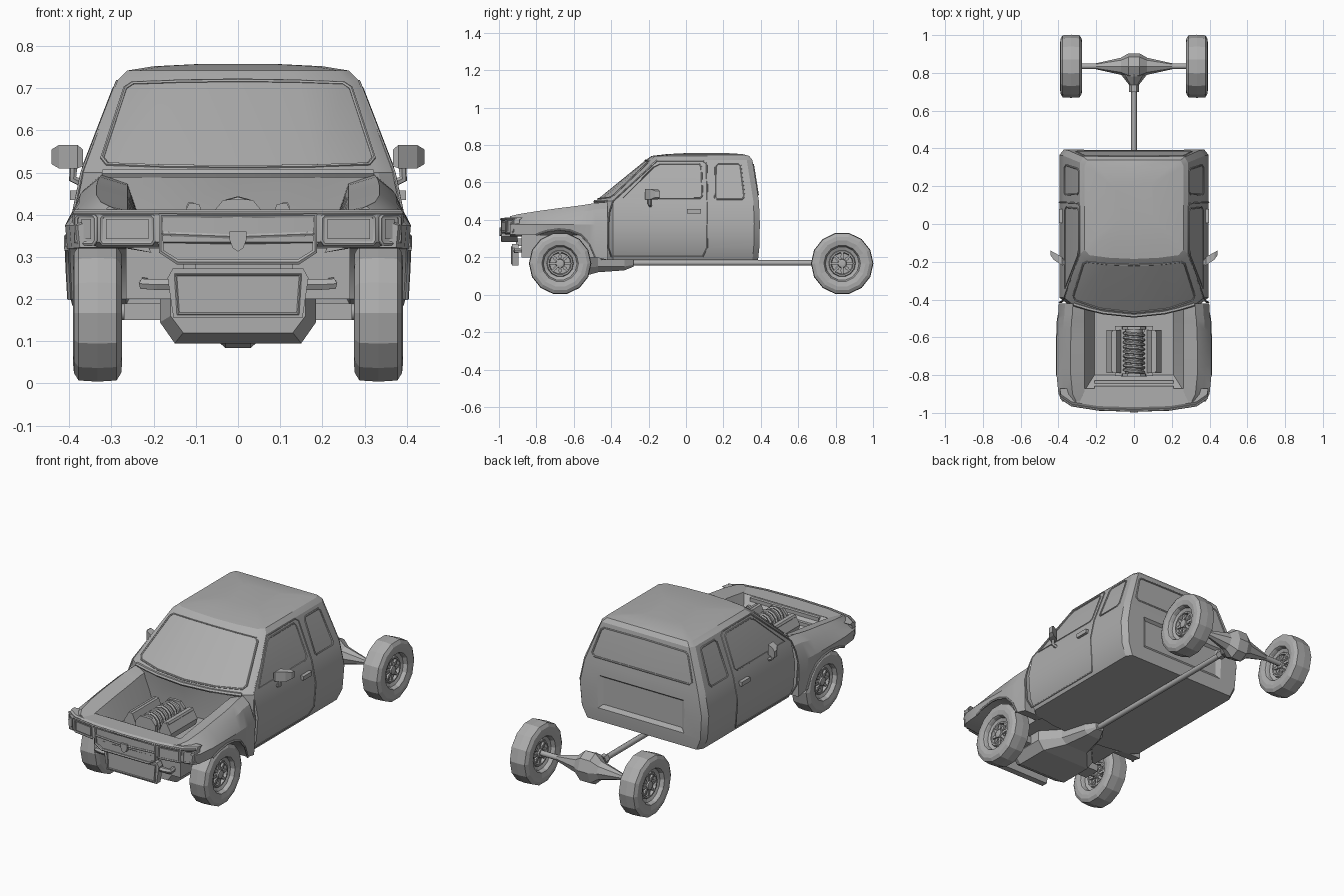
import bpy, bmesh, math
from mathutils import Vector

if "Cube" in bpy.data.objects:
    bpy.data.objects.remove(bpy.data.objects["Cube"])

grey = bpy.data.materials.new("plain_grey")
grey.use_nodes = True
COLOUR = (0.42, 0.42, 0.42, 1)
grey.diffuse_color = COLOUR
grey.node_tree.nodes["Principled BSDF"].inputs["Base Color"].default_value = COLOUR


def finish(ob, mirror=False, smooth=None):
    """Material, shading and optional left-right mirror."""
    ob.data.materials.clear()
    ob.data.materials.append(grey)
    if smooth:
        ob.data.shade_smooth()
        ob.data.set_sharp_from_angle(angle=math.radians(smooth))
    if mirror:
        ob.modifiers.new("mirror", 'MIRROR').use_mirror_merge = False
    return ob


def loft(name, rings, mirror=False, smooth=None, cap=True):
    """Skin a list of closed rings with equal point counts."""
    bm = bmesh.new()
    rows = [[bm.verts.new(p) for p in ring] for ring in rings]
    n = len(rows[0])
    for a, b in zip(rows, rows[1:]):
        for i in range(n):
            j = (i + 1) % n
            bm.faces.new((a[i], a[j], b[j], b[i]))
    if cap:
        bm.faces.new(rows[0])
        bm.faces.new(rows[-1])
    bmesh.ops.recalc_face_normals(bm, faces=bm.faces)
    me = bpy.data.meshes.new(name)
    bm.to_mesh(me)
    bm.free()
    ob = bpy.data.objects.new(name, me)
    bpy.context.collection.objects.link(ob)
    return finish(ob, mirror, smooth)


def box(name, lo, hi, mirror=False):
    (x0, y0, z0), (x1, y1, z1) = lo, hi
    rings = [[(x0, y0, z), (x1, y0, z), (x1, y1, z), (x0, y1, z)] for z in (z0, z1)]
    return loft(name, rings, mirror)


def prism_y(name, outline, y0, y1, mirror=False):
    return loft(name, [[(x, y, z) for x, z in outline] for y in (y0, y1)], mirror)


def sym(half):
    """Complete a half outline (x >= 0) with its mirror image."""
    return half + [(-p[0], *p[1:]) for p in reversed(half) if p[0] > 0]


def tube(name, pts, r, cyclic=False, mirror=False, res=1):
    cu = bpy.data.curves.new(name, 'CURVE')
    cu.dimensions = '3D'
    cu.bevel_depth, cu.bevel_resolution, cu.use_fill_caps = r, res, True
    sp = cu.splines.new('POLY')
    sp.points.add(len(pts) - 1)
    for p, co in zip(sp.points, pts):
        p.co = (*co, 1)
    sp.use_cyclic_u = cyclic
    ob = bpy.data.objects.new(name, cu)
    bpy.context.collection.objects.link(ob)
    bpy.ops.object.select_all(action='DESELECT')
    ob.select_set(True)
    bpy.context.view_layer.objects.active = ob
    bpy.ops.object.convert(target='MESH')
    return finish(bpy.context.view_layer.objects.active, mirror, 50)


def interp(table, t):
    """Linear lookup in rows sorted by their first value."""
    for a, b in zip(table, table[1:]):
        if t <= b[0]:
            f = max(0, (t - a[0]) / (b[0] - a[0]))
            return [p + (q - p) * f for p, q in zip(a[1:], b[1:])]
    return list(table[-1][1:])


# Cab: height, half width, front centre, front corner, rear
CAB = [(.185, .355, -.46, -.42, .385), (.25, .385, -.46, -.42, .392),
       (.38, .395, -.46, -.42, .395), (.50, .37, -.485, -.42, .39),
       (.72, .285, -.215, -.19, .355), (.742, .262, -.185, -.165, .338),
       (.752, .20, -.10, -.09, .30), (.757, .10, 0, 0, .22)]


def cab_half(w, fc, fk, r):
    return [(0, fc), (w * .5, fc + (fk - fc) * .3), (w * .9, fk), (w, fk + .03),
            (w, r - .03), (w * .94, r), (0, r)]


cab = loft("cab", [[(x, y, z) for x, y in sym(cab_half(*v))] for z, *v in CAB], smooth=25)


def on_side(y, z):
    return (interp(CAB, z)[0], y, z)


def on_front(x, z):
    return (x, interp(cab_half(*interp(CAB, z))[:3], abs(x))[0], z)


def on_rear(x, z):
    return (x, interp(CAB, z)[3], z)


# Pressed recess in the rear wall
cutter = loft("rear_recess_cutter", [[(x * w, y, z) for x, z in ((-1, a), (1, a), (1, b), (-1, b))]
              for y, w, a, b in ((.41, .29, .235, .455), (.378, .24, .28, .43))])
cutter.hide_render = True
cutter.hide_viewport = True
cutter.display_type = 'WIRE'
cut = cab.modifiers.new("recess", 'BOOLEAN')
cut.operation, cut.object, cut.solver = 'DIFFERENCE', cutter, 'EXACT'

# Seals and shut lines that follow the cab surface
tube("windscreen_seal", [on_front(*p) for p in sym([(0, .513), (.18, .515), (.31, .52), (.322, .535),
     (.268, .70), (.25, .712), (.14, .716), (0, .718)])], .005, True)
tube("rear_window_seal", [on_rear(*p) for p in sym([(0, .535), (.29, .535), (.305, .55),
     (.265, .68), (.25, .692), (0, .695)])], .005, True)
tube("door_gap", [on_side(*p) for p in ((-.39, .5), (-.41, .44), (-.415, .38), (-.415, .25), (-.40, .205),
     (.09, .205), (.113, .25), (.115, .38), (.115, .5), (.11, .70), (.09, .716), (-.155, .716))],
     .004, True, True)
tube("door_window_seal", [on_side(*p) for p in ((-.34, .515), (.075, .515), (.088, .53), (.082, .685),
     (.07, .70), (-.14, .70), (-.17, .685))], .004, True, True)
tube("quarter_window_seal", [on_side(*p) for p in ((.165, .51), (.30, .51), (.312, .525), (.292, .69),
     (.28, .70), (.17, .70), (.158, .685), (.155, .52))], .005, True, True)
box("door_handle", (.375, .005, .435), (.398, .08, .458), True)

# Door mirrors
loft("mirror_shell", [[(x, y0, z0), (x, y1, z0), (x, y1, z1), (x, y0, z1)] for x, y0, y1, z0, z1 in
     ((.368, -.215, -.195, .515, .555), (.38, -.22, -.175, .51, .565),
      (.425, -.19, -.15, .51, .565), (.442, -.165, -.14, .52, .555))], True)
tube("mirror_stalk", [(.37, -.19, .475), (.392, -.195, .485), (.39, -.195, .52)], .01, mirror=True)

# Front wings with the bay walls: y, top, half width, lower edge
WING = [(-.42, .495, .398, .185), (-.485, .49, .402, .20), (-.515, .485, .406, .27),
        (-.56, .478, .408, .318), (-.62, .47, .41, .342), (-.68, .463, .41, .348),
        (-.75, .453, .41, .338), (-.80, .446, .41, .32), (-.90, .43, .40, .32), (-.94, .42, .38, .322)]
loft("front_wing", [[(.205, y, .31), (.262, y, t - .02), (w - .075, y, t), (w - .033, y, t - .035),
     (w, y, .375), (w - .005, y, b), (.265, y, b)] for y, t, w, b in WING], True, 25)
tube("wheel_arch_lip", [(w - .003, y, b) for y, t, w, b in WING[1:8]], .006, mirror=True)
box("engine_bay_floor", (-.265, -.88, .20), (.265, -.42, .32))
loft("bay_front_slope", [[(x, -.94, .411), (x, -.88, .41), (x, -.80, .32), (x, -.94, .32)]
     for x in (-.265, .265)])
for y, z in ((-.87, .405), (-.84, .37)):
    box("radiator_rail", (-.21, y - .012, z - .03), (.21, y + .012, z))
tube("windscreen_cowl", [on_front(x / 100, .498) for x in range(-32, 33, 8)], .011)

# Nose, lamps and grille
NOSE = [(0, -.988), (.19, -.982), (.33, -.96), (.388, -.92), (.392, -.89)]


def on_nose(x, z):
    return (x, interp(NOSE, abs(x))[0], z)


loft("nose", [[(x, y + d, z) for x, y in sym(NOSE + [(0, -.89)])] for z, d in
     ((.322, .02), (.335, 0), (.40, 0), (.412, .018))], smooth=20)
prism_y("lower_grille", sym([(0, .283), (.145, .283), (.185, .31), (.19, .335), (0, .335)]), -.98, -.90)
tube("nose_top_trim", [on_nose(x, .404) for x in (-.388, -.33, -.19, 0, .19, .33, .388)], .006)
tube("grille_frame", [(x, -.983, z) for x, z in sym([(0, .288), (.143, .288), (.182, .313),
     (.183, .398), (0, .398)])], .007, True)
tube("grille_bar", [(-.18, -.983, .355), (0, -.988, .348), (.18, -.983, .355)], .006)
prism_y("grille_boss", sym([(0, .313), (.012, .32), (.02, .34), (.02, .36), (0, .36)]), -.998, -.975)


def lamp(name, x0, x1):
    tube(name + "_frame", [on_nose(x, z) for x, z in ((x0 + .005, .332), (x1 - .005, .332), (x1, .34),
         (x1, .392), (x1 - .005, .398), (x0 + .005, .398), (x0, .392), (x0, .34))], .006, True, True)
    loft(name + "_lens", [[(x, y - d, z) for x, y, z in (on_nose(x0 + .012, .342), on_nose(x1 - .012, .342),
         on_nose(x1 - .012, .39), on_nose(x0 + .012, .39))] for d in (-.002, .005)], True)


lamp("headlamp", .20, .325)
lamp("corner_lamp", .337, .383)

# Cooler below the nose
prism_y("cooler", sym([(0, .155), (.153, .155), (.167, .25), (.155, .272), (0, .272)]), -.93, -.895)
tube("cooler_frame", [(x, -.93, z) for x, z in sym([(.142, .165), (.148, .258)])], .005, True)
tube("cooler_pipe", [(.15, -.91, .234), (.19, -.91, .234), (.195, -.91, .234), (.225, -.91, .236),
     (.22, -.86, .24)], .014, mirror=True)
box("cooler_bracket", (.10, -.91, .26), (.13, -.88, .30), True)

# Engine with a ribbed blower
box("engine_block", (-.10, -.805, .31), (.10, -.54, .365))
prism_y("cylinder_head", [(.06, .345), (.092, .425), (.115, .428), (.145, .375), (.135, .34)], -.79, -.56, True)
tube("head_cover", [(.112, -.78, .418), (.112, -.57, .418)], .012, mirror=True)
tube("blower_case", [(0, -.80, .385), (0, -.55, .385)], .045, res=2)
TURNS, STEPS = 9, 12
tube("blower_ribs", [(.05 * math.cos(i * math.tau / STEPS), -.785 + .22 * i / (TURNS * STEPS),
     .385 + .05 * math.sin(i * math.tau / STEPS)) for i in range(TURNS * STEPS + 1)], .009)
for y in (-.80, -.55):
    prism_y("blower_end_plate", sym([(0, .33), (.065, .33), (.06, .405), (.035, .435), (0, .437)]), y - .008, y + .008)

# Underside: pan, gearbox, shaft and axles
loft("engine_pan", [[(-a, y, t), (a, y, t), (a, y, m), (b, y, l), (-b, y, l), (-a, y, m)] for y, a, b, t, m, l in
     ((-.80, .16, .13, .21, .16, .12), (-.75, .185, .15, .21, .145, .095), (-.56, .185, .15, .21, .145, .095),
      (-.47, .10, .07, .20, .15, .12), (-.33, .06, .04, .20, .15, .13), (-.28, .025, .02, .19, .16, .15))])
tube("front_axle", [(-.30, -.673, .17), (.30, -.673, .17)], .02, res=2)
box("front_arm", (.14, -.71, .15), (.27, -.62, .19), True)
tube("drive_shaft", [(0, -.32, .17), (0, .76, .17)], .015, res=2)
tube("shaft_joint", [(0, .70, .17), (0, .745, .17)], .026)
tube("rear_axle", [(-.31, .835, .17), (.31, .835, .17)], .015, res=2)


def oval(c, u, v, n=8):
    """Ring around c with half axes u and v."""
    return [Vector(c) + Vector(u) * math.cos(math.tau * i / n) + Vector(v) * math.sin(math.tau * i / n)
            for i in range(n)]


loft("differential", [oval((x, .835, .17), (0, ry, 0), (0, 0, rz)) for x, ry, rz in
     ((-.20, .016, .016), (-.07, .045, .05), (-.03, .068, .086), (.03, .068, .086),
      (.07, .045, .05), (.20, .016, .016))])
loft("pinion_housing", [oval((0, y, .17), (r, 0, 0), (0, 0, r)) for y, r in ((.82, .075), (.78, .06), (.735, .025))])

# Wheels: tyre and dished rim turned about the axle
WX, WZ, SIDES = .333, .167, 14
TYRE = [(.052, .098), (.058, .125), (.056, .146), (.045, .164), (.0, .167)]
RIM = [(.03, .09), (.022, .072), (.03, .068), (.03, .06), (.014, .056), (.014, .025), (.034, .022), (.036, .012)]


def turned(y, prof, n):
    return [oval((WX + x, y, WZ), (0, r, 0), (0, 0, r), n) for x, r in prof]


for end, y in (("front", -.673), ("rear", .835)):
    outer = TYRE[::-1] + [(.045, .094)] + RIM
    loft(end + "_wheel", turned(y, [(-x, r) for x, r in reversed(outer[1:])] + outer, SIDES), True)
    spokes = bmesh.new()
    for k in range(8):
        a = math.tau * k / 8
        d, s = Vector((0, math.cos(a), math.sin(a))), Vector((0, -math.sin(a), math.cos(a)))
        for side in (-1, 1):
            for r0, r1, h in ((.02, .062, .006), (.032, .042, .009)):
                quad = [[spokes.verts.new(Vector((WX + side * x, y, WZ)) + d * r + s * t)
                         for r, t in ((r0, -h), (r1, -h), (r1, h), (r0, h))] for x in (.012, .026)]
                spokes.faces.new(quad[1])
                for i in range(4):
                    j = (i + 1) % 4
                    spokes.faces.new((quad[0][i], quad[0][j], quad[1][j], quad[1][i]))
    bmesh.ops.recalc_face_normals(spokes, faces=spokes.faces)
    me = bpy.data.meshes.new(end + "_spokes")
    spokes.to_mesh(me)
    spokes.free()
    ob = bpy.data.objects.new(end + "_spokes", me)
    bpy.context.collection.objects.link(ob)
    finish(ob, True)
